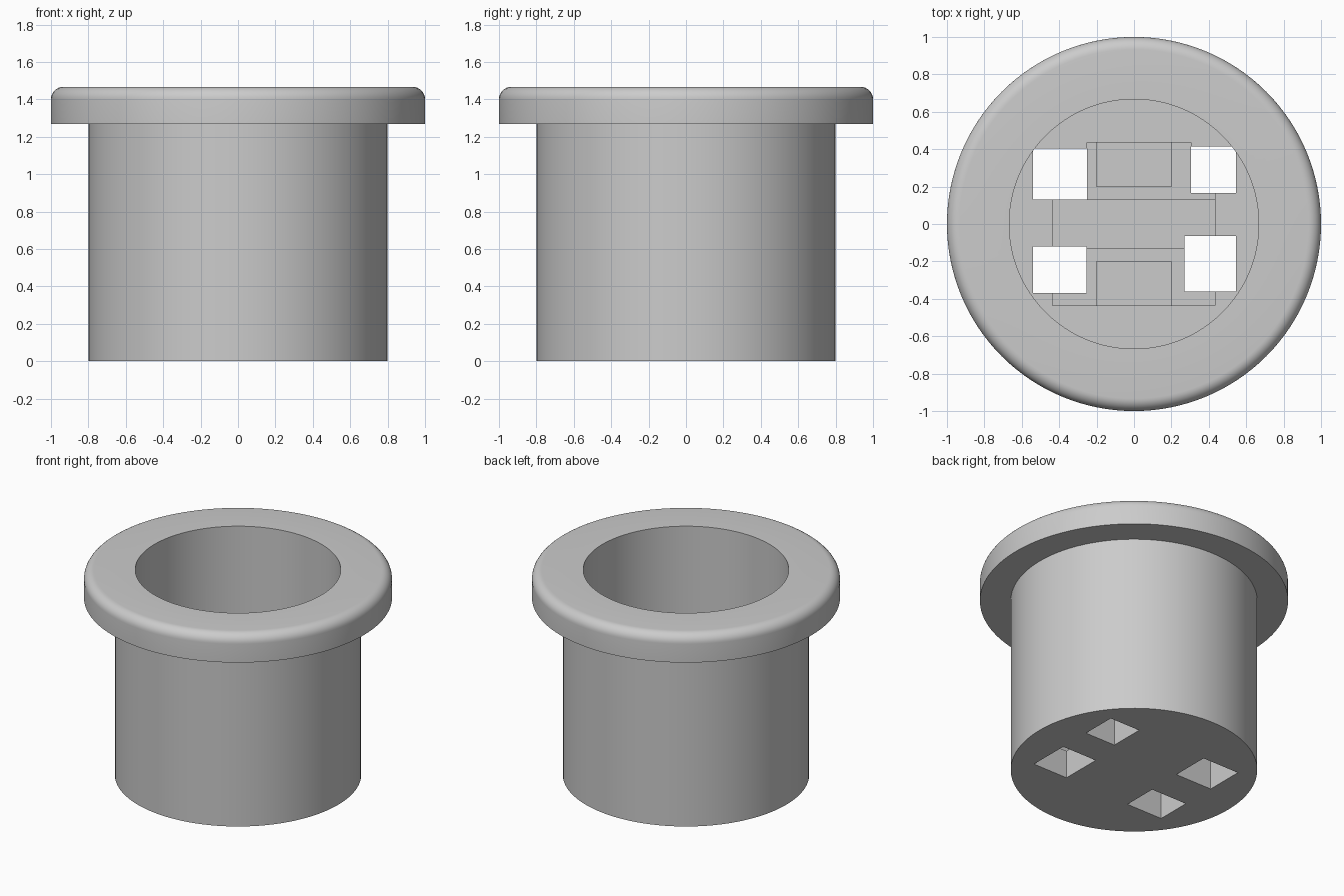
import bpy, bmesh, math

cube = bpy.data.objects.get("Cube")
if cube:
    bpy.data.objects.remove(cube, do_unlink=True)

grey = bpy.data.materials.new("plain_grey")
grey.use_nodes = True
COLOUR = (0.6, 0.6, 0.6, 1)
grey.diffuse_color = COLOUR
grey.node_tree.nodes["Principled BSDF"].inputs["Base Color"].default_value = COLOUR

SEGMENTS = 128
HEIGHT, FLOOR, ROUND = 1.467, 0.28, 0.067


def revolve(name, profile):
    """Spin a radius/height profile about z into a closed solid."""
    bm = bmesh.new()
    verts = [bm.verts.new((r, 0, z)) for r, z in profile]
    edges = [bm.edges.new(pair) for pair in zip(verts, verts[1:])]
    bmesh.ops.spin(bm, geom=verts + edges, cent=(0, 0, 0), axis=(0, 0, 1),
                   angle=math.tau, steps=SEGMENTS, use_merge=True)
    bmesh.ops.remove_doubles(bm, verts=bm.verts, dist=1e-5)
    bmesh.ops.recalc_face_normals(bm, faces=bm.faces)
    mesh = bpy.data.meshes.new(name)
    bm.to_mesh(mesh)
    bm.free()
    obj = bpy.data.objects.new(name, mesh)
    bpy.context.collection.objects.link(obj)
    mesh.materials.append(grey)
    return obj


def cut_box(target, x0, x1, y0, y1, z0, z1=0.6):
    """Cut a box out of the target and discard the cutter."""
    bpy.ops.mesh.primitive_cube_add(
        size=1, location=((x0 + x1) / 2, (y0 + y1) / 2, (z0 + z1) / 2))
    cutter = bpy.context.object
    cutter.scale = (x1 - x0, y1 - y0, z1 - z0)
    cutter.hide_render = True
    cutter.data.materials.append(grey)
    mod = target.modifiers.new("cut", 'BOOLEAN')
    mod.operation, mod.solver, mod.object = 'DIFFERENCE', 'EXACT', cutter
    bpy.context.view_layer.objects.active = target
    bpy.ops.object.modifier_apply(modifier=mod.name)
    bpy.data.objects.remove(cutter, do_unlink=True)


# Flanged cup: closed base, straight wall, rounded flange, open bore
rounded = [(1 - ROUND + ROUND * math.cos(a), HEIGHT - ROUND + ROUND * math.sin(a))
           for a in (i * math.pi / 16 for i in range(9))]
cup = revolve("flanged_cup", [(0, 0), (0.8, 0), (0.8, 1.267), (1, 1.267)]
              + rounded + [(0.667, HEIGHT), (0.667, FLOOR), (0, FLOOR)])

# Stepped recesses in the floor of the bore
recesses = [
    (-0.437, 0.433, -0.15, 0.15, 0.24),
    (-0.437, 0.433, -0.437, -0.133, 0.2),
    (-0.25, 0.305, 0.13, 0.437, 0.2),
    (0.29, 0.433, 0.13, 0.18, 0.2),
    (-0.2, 0.2, 0.2, 0.437, 0.13),
    (-0.2, 0.2, -0.437, -0.2, 0.13),
]
# Four square holes right through the base
holes = [
    (-0.54, -0.25, 0.13, 0.405),
    (0.305, 0.545, 0.165, 0.415),
    (-0.54, -0.255, -0.37, -0.12),
    (0.27, 0.545, -0.36, -0.065),
]
for box in recesses:
    cut_box(cup, *box)
for box in holes:
    cut_box(cup, *box, -0.2)

bpy.ops.object.select_all(action='DESELECT')
cup.select_set(True)
bpy.context.view_layer.objects.active = cup
bpy.ops.object.shade_smooth_by_angle(angle=math.radians(30))
